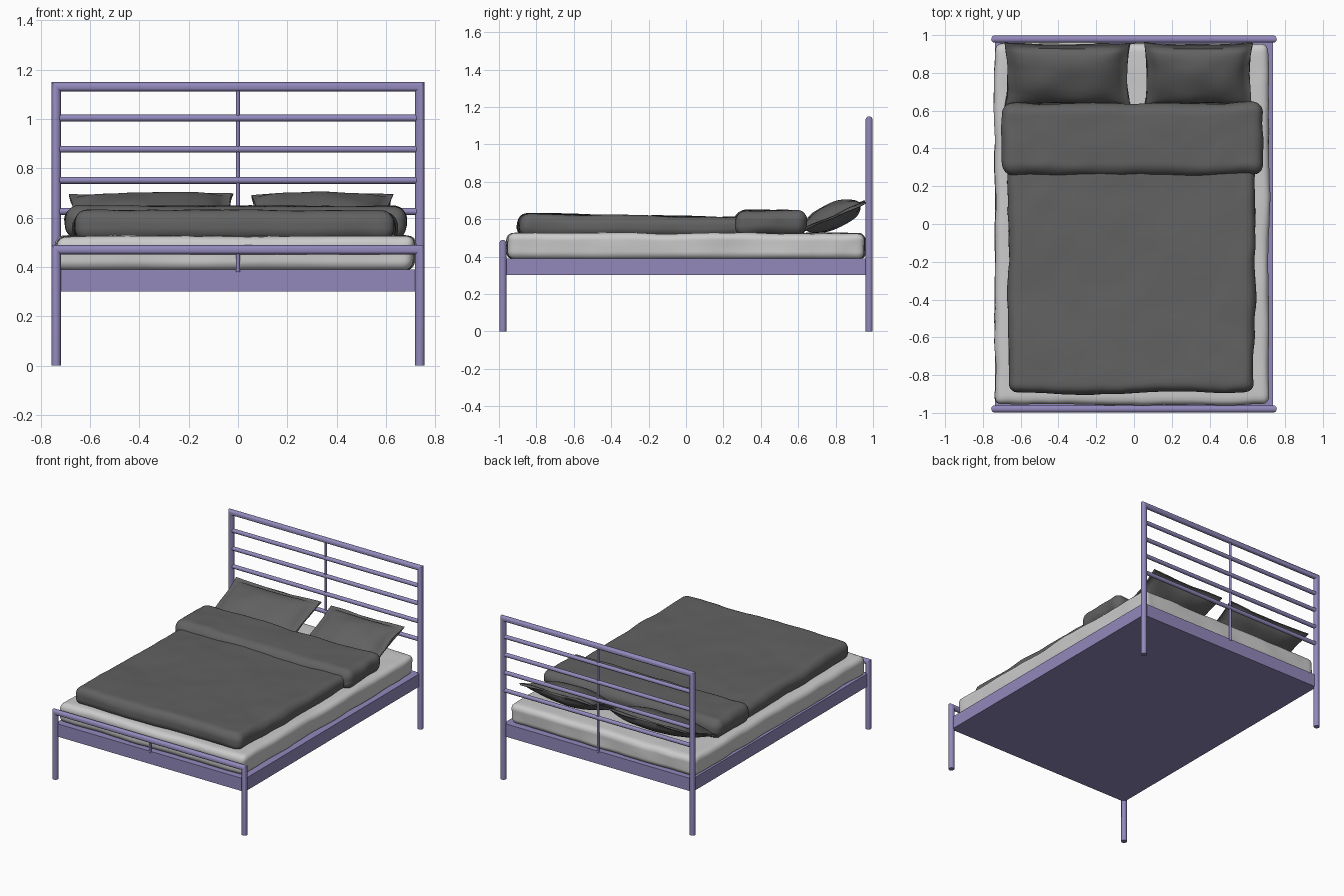
import bpy, bmesh, math
from mathutils import Vector, Matrix, noise

if "Cube" in bpy.data.objects:
    bpy.data.objects.remove(bpy.data.objects["Cube"])


def material(name, rgb):
    m = bpy.data.materials.new(name)
    m.diffuse_color = (*rgb, 1)
    m.use_nodes = True
    m.node_tree.nodes["Principled BSDF"].inputs["Base Color"].default_value = m.diffuse_color
    return m


PURPLE = material("purple_metal", (0.29, 0.25, 0.50))
DARK = material("dark_fabric", (0.12, 0.12, 0.12))


def finish(bm, name, mat=None, angle=40):
    bmesh.ops.recalc_face_normals(bm, faces=bm.faces[:])
    me = bpy.data.meshes.new(name)
    bm.to_mesh(me)
    bm.free()
    ob = bpy.data.objects.new(name, me)
    bpy.context.collection.objects.link(ob)
    if mat:
        me.materials.append(mat)
    bpy.ops.object.select_all(action='DESELECT')
    ob.select_set(True)
    bpy.context.view_layer.objects.active = ob
    bpy.ops.object.shade_smooth_by_angle(angle=math.radians(angle))
    return ob


def tube(name, pts, y, r, sides=16):
    """Round tube with mitred corners along an x/z path at depth y."""
    bm = bmesh.new()
    pts = [Vector(p) for p in pts]
    rings = []
    for i, p in enumerate(pts):
        a = (p - pts[i - 1]).normalized() if i else (pts[1] - p).normalized()
        b = (pts[i + 1] - p).normalized() if i < len(pts) - 1 else a
        n = Vector((-a.y - b.y, a.x + b.x)).normalized()
        n /= n.dot(Vector((-a.y, a.x)))
        ring = []
        for k in range(sides):
            t = 2 * math.pi * k / sides
            q = p + n * r * math.cos(t)
            ring.append(bm.verts.new((q.x, y + r * math.sin(t), q.y)))
        rings.append(ring)
    for r0, r1 in zip(rings, rings[1:]):
        for k in range(sides):
            j = (k + 1) % sides
            bm.faces.new((r0[k], r0[j], r1[j], r1[k]))
    bm.faces.new(rings[0])
    bm.faces.new(rings[-1])
    return finish(bm, name, PURPLE)


def dense_cube(cuts):
    bm = bmesh.new()
    bmesh.ops.create_cube(bm, size=2)
    bmesh.ops.subdivide_edges(bm, edges=bm.edges[:], cuts=cuts, use_grid_fill=True)
    return bm


def soft_slab(name, lo, hi, r, amp, seed, mat=None, slope=0.0):
    """Rounded slab with gentle cloth waves; slope tilts the top along y."""
    lo, hi = Vector(lo), Vector(hi)
    c, half = (lo + hi) / 2, (hi - lo) / 2
    bm = dense_cube(39)
    for v in bm.verts:
        p = Vector([math.sin(t * math.pi / 2) * h for t, h in zip(v.co, half)])
        inner = Vector([max(-(h - r), min(h - r, t)) for t, h in zip(p, half)])
        p = inner + (p - inner).normalized() * r
        up = (p.z + half.z) / (2 * half.z)
        big = noise.noise_vector(p * 3.5 + Vector((seed, 0, 0)))
        small = noise.noise_vector(p * 9 + Vector((0, seed, 0)))
        p.x += amp * (1.6 * big.x + 0.6 * small.x)
        p.y += amp * (1.2 * big.y + 0.6 * small.y)
        p.z += up * (amp * (0.6 * big.z + 0.35 * small.z) + slope * p.y)
        v.co = c + p
    return finish(bm, name, mat, 60)


def pillow(name, x0, x1, seed):
    """Puffy cushion with a thin flange, leaning towards the headboard."""
    bm = dense_cube(31)
    hx, hy = (x1 - x0) / 2, 0.19
    rot = Matrix.Rotation(math.radians(24), 3, 'X')
    for v in bm.verts:
        u, w, s = v.co
        puff = max(0, 1 - (u / 0.9) ** 2) ** 0.5 * max(0, 1 - (w / 0.86) ** 2) ** 0.5
        x = u * hx * (1 - 0.05 * (1 - w * w))
        y = w * hy * (1 - 0.06 * (1 - u * u))
        z = s * (0.005 + 0.066 * puff)
        wave = noise.noise_vector(Vector((x * 6 + seed, y * 7, s)))
        p = rot @ Vector((x + 0.008 * wave.x, y, z + 0.012 * wave.z))
        p += Vector(((x0 + x1) / 2, 0.785, 0.615))
        p.z = max(p.z, 0.515 + 0.003 * s)
        v.co = p
    return finish(bm, name, DARK, 60)


# Head and foot frames: bent tube hoops
PX, PY = 0.737, 0.979
for label, y, top in (("head", PY, 1.13), ("foot", -PY, 0.47)):
    tube(label + "_hoop", [(-PX, 0), (-PX, top), (PX, top), (PX, 0)], y, 0.019)
    tube(label + "_centre_bar", [(0, 0.38), (0, top)], y, 0.008, 12)

# Headboard cross rails
for i in range(4):
    z = 0.625 + 0.126 * i
    tube(f"head_rail_{i + 1}", [(-PX, z), (PX, z)], PY, 0.014)

# Bed base
bm = bmesh.new()
bmesh.ops.create_cube(bm, size=1)
for v in bm.verts:
    v.co = (v.co.x * 2 * PX, v.co.y * 2 * PY, 0.345 + v.co.z * 0.09)
finish(bm, "bed_base", PURPLE, 30)

# Mattress and bedding
soft_slab("mattress", (-0.738, -0.955, 0.385), (0.712, 0.958, 0.525), 0.04, 0.009, 3.1)
soft_slab("duvet", (-0.668, -0.895, 0.505), (0.642, 0.42, 0.618), 0.05, 0.013, 7.7, DARK, -0.02)
soft_slab("duvet_fold", (-0.70, 0.262, 0.51), (0.682, 0.64, 0.648), 0.06, 0.013, 12.4, DARK)
pillow("left_pillow", -0.685, -0.02, 1.3)
pillow("right_pillow", 0.055, 0.625, 5.9)
